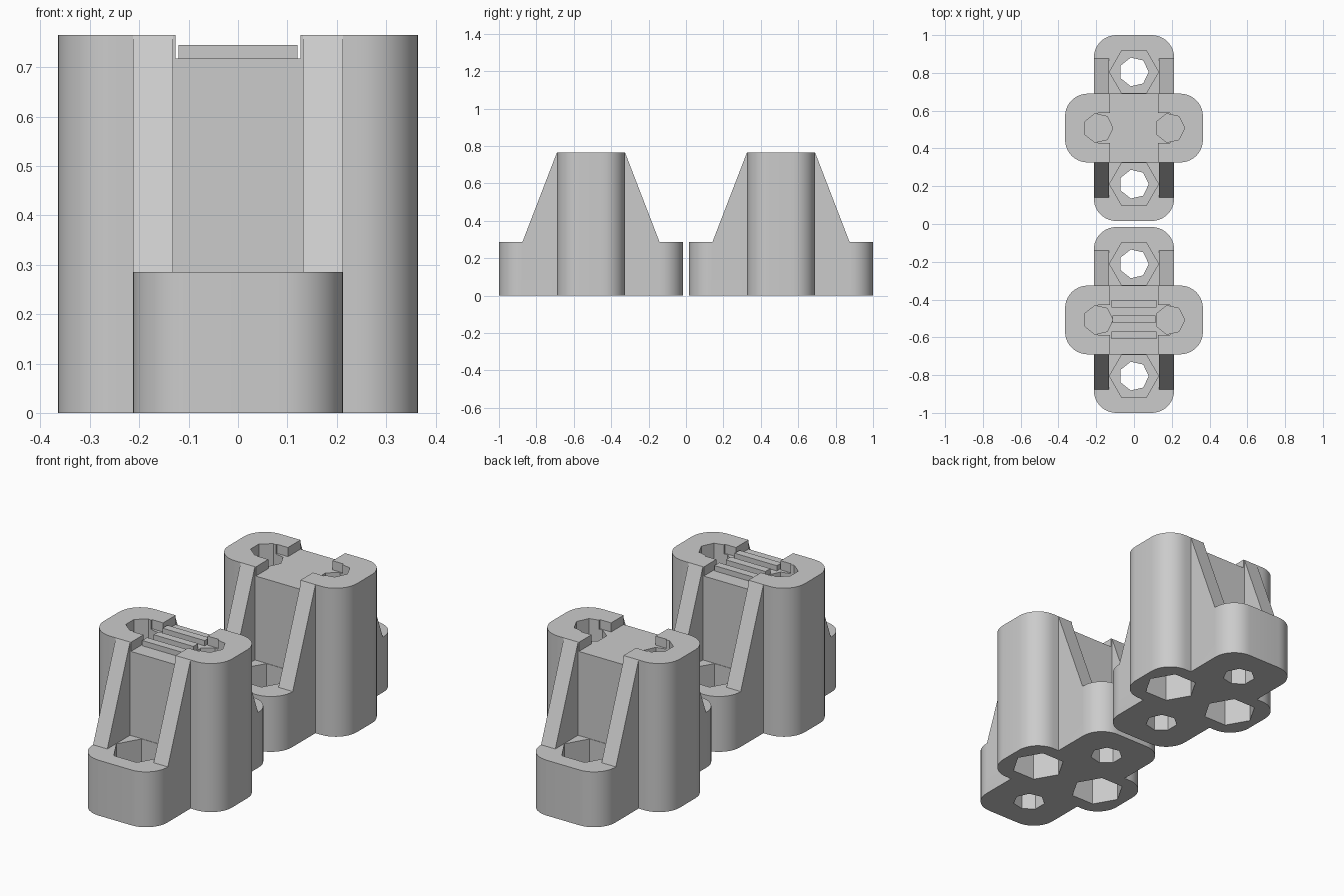
import bpy, bmesh, math

if "Cube" in bpy.data.objects:
    bpy.data.objects.remove(bpy.data.objects["Cube"])

grey = bpy.data.materials.new("light grey plastic")
grey.diffuse_color = (0.6, 0.6, 0.6, 1)
grey.use_nodes = True
grey.node_tree.nodes["Principled BSDF"].inputs["Base Color"].default_value = grey.diffuse_color
H, FOOT_H, FLOOR = 0.765, 0.285, 0.718   # column top, foot top, belt slot floor


def prism(name, pts, lo, hi, axis="z"):
    """Extrude a closed 2D outline along z (outline xy) or x (outline yz)."""
    bm = bmesh.new()
    to3 = (lambda p, t: (p[0], p[1], t)) if axis == "z" else (lambda p, t: (t, p[0], p[1]))
    a = [bm.verts.new(to3(p, lo)) for p in pts]
    b = [bm.verts.new(to3(p, hi)) for p in pts]
    bm.faces.new(a[::-1])
    bm.faces.new(b)
    n = len(pts)
    for i in range(n):
        j = (i + 1) % n
        bm.faces.new((a[i], a[j], b[j], b[i]))
    bmesh.ops.recalc_face_normals(bm, faces=bm.faces)
    me = bpy.data.meshes.new(name)
    bm.to_mesh(me)
    bm.free()
    me.materials.append(grey)
    ob = bpy.data.objects.new(name, me)
    bpy.context.collection.objects.link(ob)
    return ob


def ngon(n, r, x, y):
    return [(x + r * math.cos(2 * math.pi * i / n), y + r * math.sin(2 * math.pi * i / n))
            for i in range(n)]


def rect(hx, hy, y=0):
    return [(-hx, y - hy), (hx, y - hy), (hx, y + hy), (-hx, y + hy)]


def rounded(hx, hy, r, seg=10):
    pts = []
    for k, (sx, sy) in enumerate([(1, 1), (-1, 1), (-1, -1), (1, -1)]):
        for i in range(seg + 1):
            a = math.pi / 2 * (k + i / seg)
            pts.append((sx * (hx - r) + r * math.cos(a), sy * (hy - r) + r * math.sin(a)))
    return pts


# column, foot and sloping ribs
block = prism("plain_clamp_block", rounded(0.365, 0.182, 0.12), 0, H)
adds = [prism("foot", rounded(0.213, 0.492, 0.12), 0, FOOT_H)]
slope = [(-0.367, 0.1), (0.367, 0.1), (0.367, FOOT_H), (0.182, H), (-0.182, H), (-0.367, FOOT_H)]
for s in (-1, 1):
    adds.append(prism("rib", slope, min(s * 0.132, s * 0.213), max(s * 0.132, s * 0.213), "x"))

# belt slot, screw holes and nut pockets
cuts = [prism("slot_cutter", rect(0.127, 0.3), FLOOR, 1),
        prism("neck_cutter", rect(0.19, 0.08), FLOOR, 1)]
for s in (-1, 1):
    cuts += [prism("column_hole_cutter", ngon(7, 0.078, s * 0.19, 0), 0.21, 1),
             prism("column_nut_cutter", ngon(6, 0.13, s * 0.19, 0), -0.1, 0.2),
             prism("foot_hole_cutter", ngon(7, 0.078, 0, s * 0.297), -0.1, 0.4),
             prism("foot_nut_cutter", ngon(6, 0.13, 0, s * 0.297), 0.12, 0.4)]

for op, tools in (("UNION", adds), ("DIFFERENCE", cuts)):
    for t in tools:
        m = block.modifiers.new(t.name, "BOOLEAN")
        m.operation, m.object, m.solver = op, t, "EXACT"
        t.hide_render = True

# bake the booleans, then drop the helpers
dg = bpy.context.evaluated_depsgraph_get()
baked = bpy.data.meshes.new_from_object(block.evaluated_get(dg))
block.modifiers.clear()
block.data = baked
for t in adds + cuts:
    bpy.data.objects.remove(t)
baked.materials.clear()
baked.materials.append(grey)
baked.polygons.foreach_set("material_index", [0] * len(baked.polygons))
baked.shade_smooth()
baked.set_sharp_from_angle(angle=math.radians(30))

# second block, with belt teeth in its slot
block.location.y = 0.508
toothed = block.copy()
toothed.name = "toothed_clamp_block"
toothed.location.y = -0.508
bpy.context.collection.objects.link(toothed)
for k in (-1, 0, 1):
    tooth = prism("belt_tooth", rect(0.12 if k else 0.113, 0.02, k * 0.083), FLOOR - 0.01, 0.745)
    tooth.location.y = -0.505
